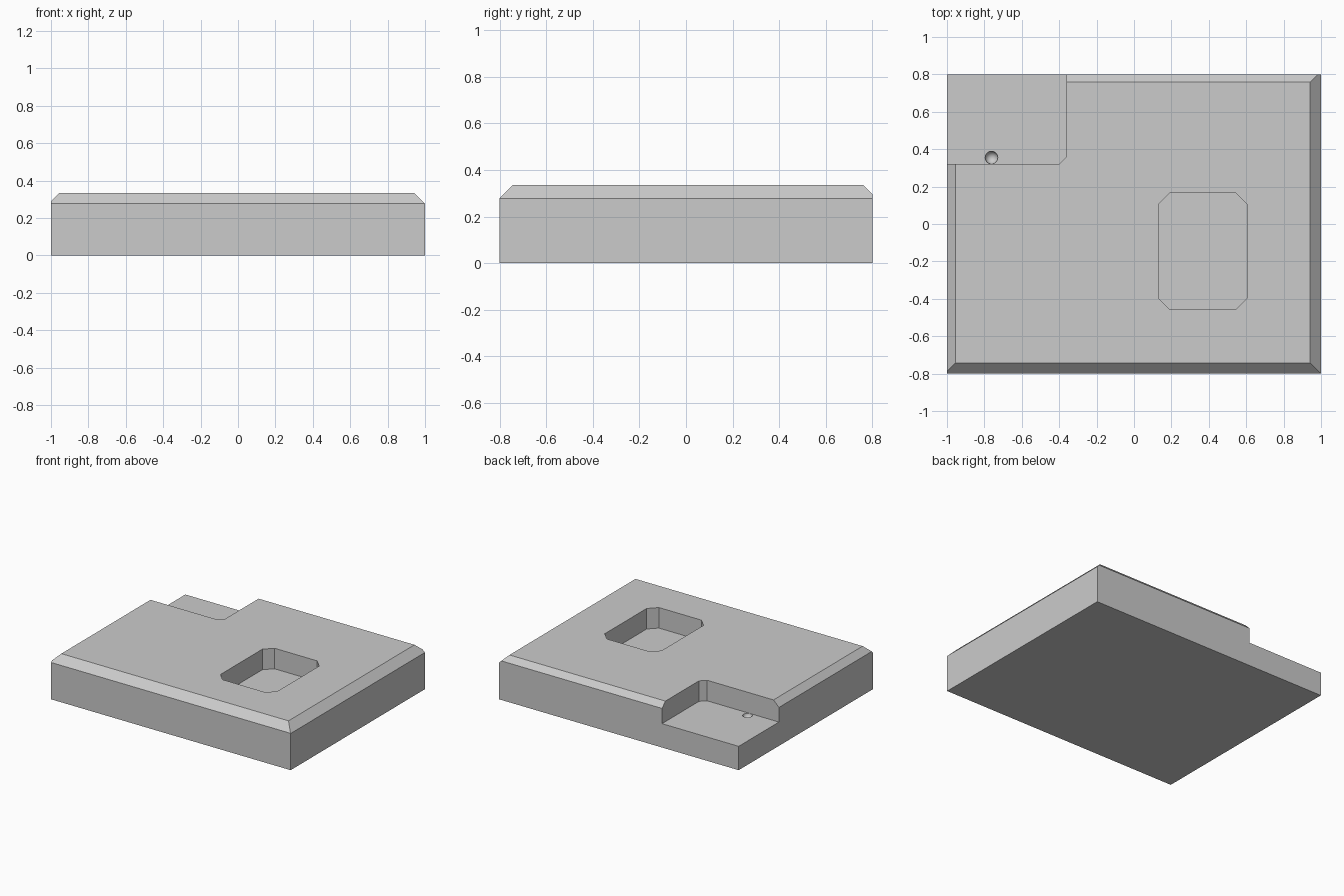
import bpy, bmesh
from mathutils import Vector

cube = bpy.data.objects.get("Cube")
if cube:
    bpy.data.objects.remove(cube, do_unlink=True)

HALF_X, HALF_Y, TOP, FLOOR = 1.0, 0.8, 0.335, 0.18

grey = bpy.data.materials.new("light grey")
grey.use_nodes = True
grey.diffuse_color = (0.6, 0.6, 0.6, 1)
grey.node_tree.nodes["Principled BSDF"].inputs["Base Color"].default_value = (0.6, 0.6, 0.6, 1)


def make_object(name, bm):
    bmesh.ops.recalc_face_normals(bm, faces=bm.faces[:])
    mesh = bpy.data.meshes.new(name)
    bm.to_mesh(mesh)
    bm.free()
    mesh.materials.append(grey)
    obj = bpy.data.objects.new(name, mesh)
    bpy.context.collection.objects.link(obj)
    return obj


def prism(outline, low, high):
    bm = bmesh.new()
    face = bm.faces.new([bm.verts.new((x, y, low)) for x, y in outline])
    made = bmesh.ops.extrude_face_region(bm, geom=[face])["geom"]
    verts = [v for v in made if isinstance(v, bmesh.types.BMVert)]
    bmesh.ops.translate(bm, verts=verts, vec=(0, 0, high - low))
    return bm


def rectangle(x0, y0, x1, y1, cut=0):
    if not cut:
        return [(x0, y0), (x1, y0), (x1, y1), (x0, y1)]
    return [(x0 + cut, y0), (x1 - cut, y0), (x1, y0 + cut), (x1, y1 - cut),
            (x1 - cut, y1), (x0 + cut, y1), (x0, y1 - cut), (x0, y0 + cut)]


# Slab with a different bevel width on each top edge
bm = prism(rectangle(-HALF_X, -HALF_Y, HALF_X, HALF_Y), 0, TOP)
for dx, dy, width in [(1, 0, 0.058), (-1, 0, 0.045), (0, 1, 0.04), (0, -1, 0.057)]:
    point = Vector((dx * HALF_X, dy * HALF_Y, TOP - width))
    cut = bmesh.ops.bisect_plane(bm, geom=bm.verts[:] + bm.edges[:] + bm.faces[:],
                                 plane_co=point, plane_no=(dx, dy, 1),
                                 dist=1e-5, clear_outer=True)
    bmesh.ops.holes_fill(bm, edges=[e for e in bm.edges if e.is_boundary], sides=0)
slab = make_object("slab", bm)

# Pocket with clipped corners
pocket = make_object("pocket_cutter", prism(rectangle(0.13, -0.455, 0.605, 0.165, 0.06), FLOOR, 0.6))

# Open corner step with one clipped inner corner
step_outline = [(-1.2, 0.32), (-0.4, 0.32), (-0.36, 0.36), (-0.36, 1), (-1.2, 1)]
step = make_object("step_cutter", prism(step_outline, FLOOR, 0.6))

# Small round dimple in the step floor
bm = bmesh.new()
bmesh.ops.create_uvsphere(bm, u_segments=24, v_segments=12, radius=0.034)
bmesh.ops.translate(bm, verts=bm.verts[:], vec=(-0.762, 0.355, FLOOR + 0.001))
dimple = make_object("dimple_cutter", bm)

# Carve the slab, then discard the cutters
for cutter in (pocket, step, dimple):
    cutter.hide_render = True
    mod = slab.modifiers.new(cutter.name, 'BOOLEAN')
    mod.operation, mod.solver, mod.object = 'DIFFERENCE', 'EXACT', cutter
carved = bpy.data.meshes.new_from_object(slab.evaluated_get(bpy.context.evaluated_depsgraph_get()))
slab.modifiers.clear()
slab.data = carved
for cutter in (pocket, step, dimple):
    bpy.data.objects.remove(cutter, do_unlink=True)

bpy.ops.object.select_all(action='DESELECT')
slab.select_set(True)
bpy.context.view_layer.objects.active = slab
bpy.ops.object.shade_smooth_by_angle(angle=0.5)
